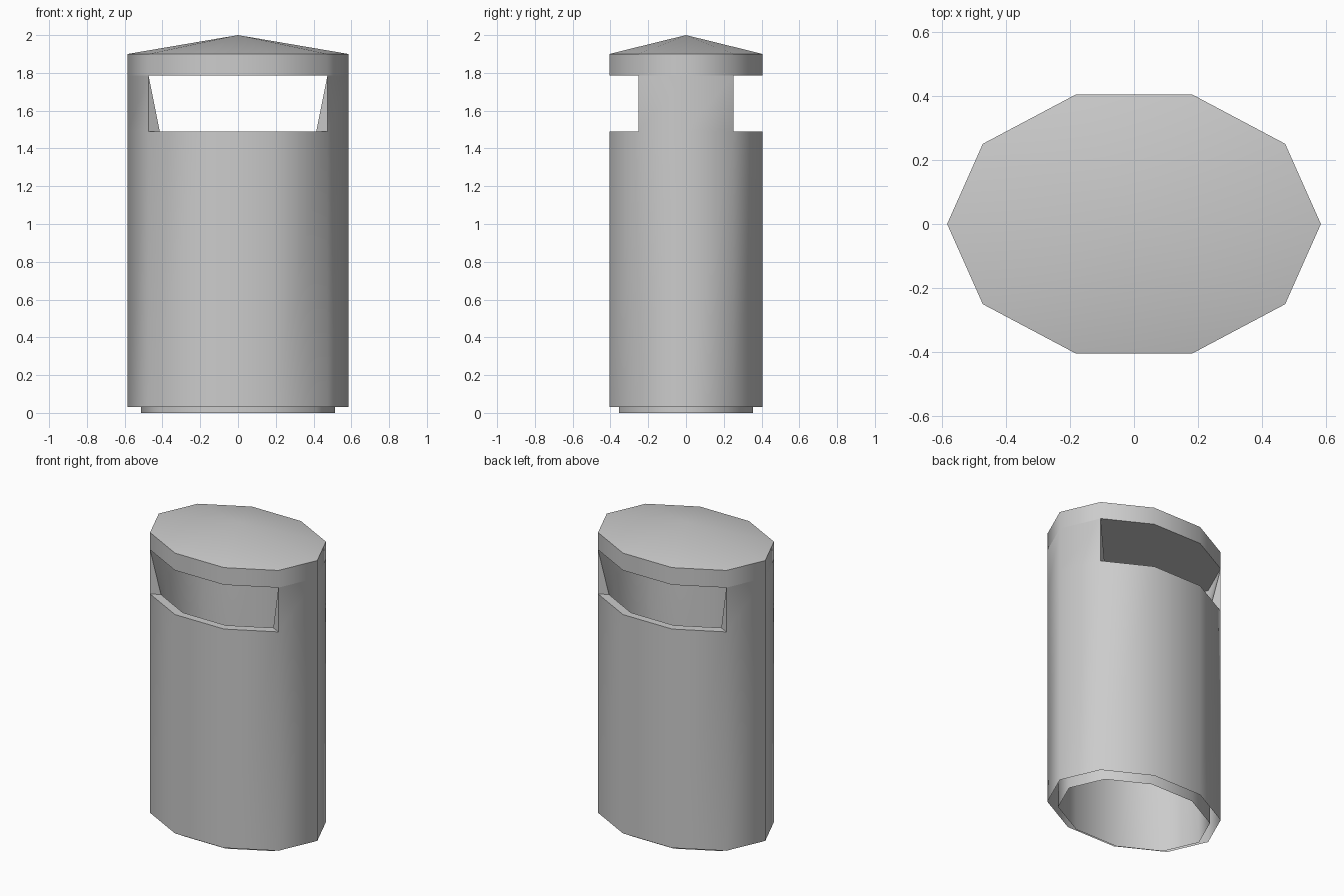
import bpy, bmesh
from math import cos, sin, radians

if "Cube" in bpy.data.objects:
    bpy.data.objects.remove(bpy.data.objects["Cube"])

SIDES, RX, RY, INNER = 10, 0.585, 0.427, 0.876
SLOT_LOW, SLOT_HIGH, EAVES = 1.49, 1.785, 1.90
POSTS = (0, 4, 5, 9)            # wall panels that run past the two openings


def ring(bm, z, scale=1.0):
    return [bm.verts.new((RX * scale * cos(radians(36 * i)),
                          RY * scale * sin(radians(36 * i)), z))
            for i in range(SIDES)]


def strip(bm, a, b, panels=range(SIDES)):
    for i in panels:
        j = (i + 1) % SIDES
        bm.faces.new((a[i], a[j], b[j], b[i]))


def finish(bm, name):
    mesh = bpy.data.meshes.new(name)
    bm.to_mesh(mesh)
    bm.free()
    obj = bpy.data.objects.new(name, mesh)
    bpy.context.collection.objects.link(obj)
    bpy.ops.object.select_all(action='DESELECT')
    obj.select_set(True)
    bpy.context.view_layer.objects.active = obj
    bpy.ops.object.shade_smooth_by_angle(angle=radians(55))


# Body: outer wall, opening ledges, inner liner and two tapered side posts
bm = bmesh.new()
foot, low, high = ring(bm, 0.03), ring(bm, SLOT_LOW), ring(bm, SLOT_HIGH)
liner_top, liner_foot = ring(bm, SLOT_LOW, INNER), ring(bm, 0, INNER)
strip(bm, foot, low)
strip(bm, low, liner_top, [i for i in range(SIDES) if i not in POSTS])
strip(bm, liner_top, liner_foot)
strip(bm, low, high, POSTS)
strip(bm, high, liner_top, POSTS)
for i in (1, 6):
    bm.faces.new((low[i], liner_top[i], high[i]))
for i in (4, 9):
    bm.faces.new((low[i], high[i], liner_top[i]))
bmesh.ops.delete(bm, geom=[v for v in bm.verts if not v.link_faces], context='VERTS')
finish(bm, "bin_body")

# Lid: flat ceiling, upright band and shallow pointed roof
bm = bmesh.new()
band_low, eaves = ring(bm, SLOT_HIGH), ring(bm, EAVES)
apex = bm.verts.new((0, 0, 2.0))
bm.faces.new(band_low[::-1])
strip(bm, band_low, eaves)
for i in range(SIDES):
    bm.faces.new((eaves[i], eaves[(i + 1) % SIDES], apex))
finish(bm, "bin_lid")
